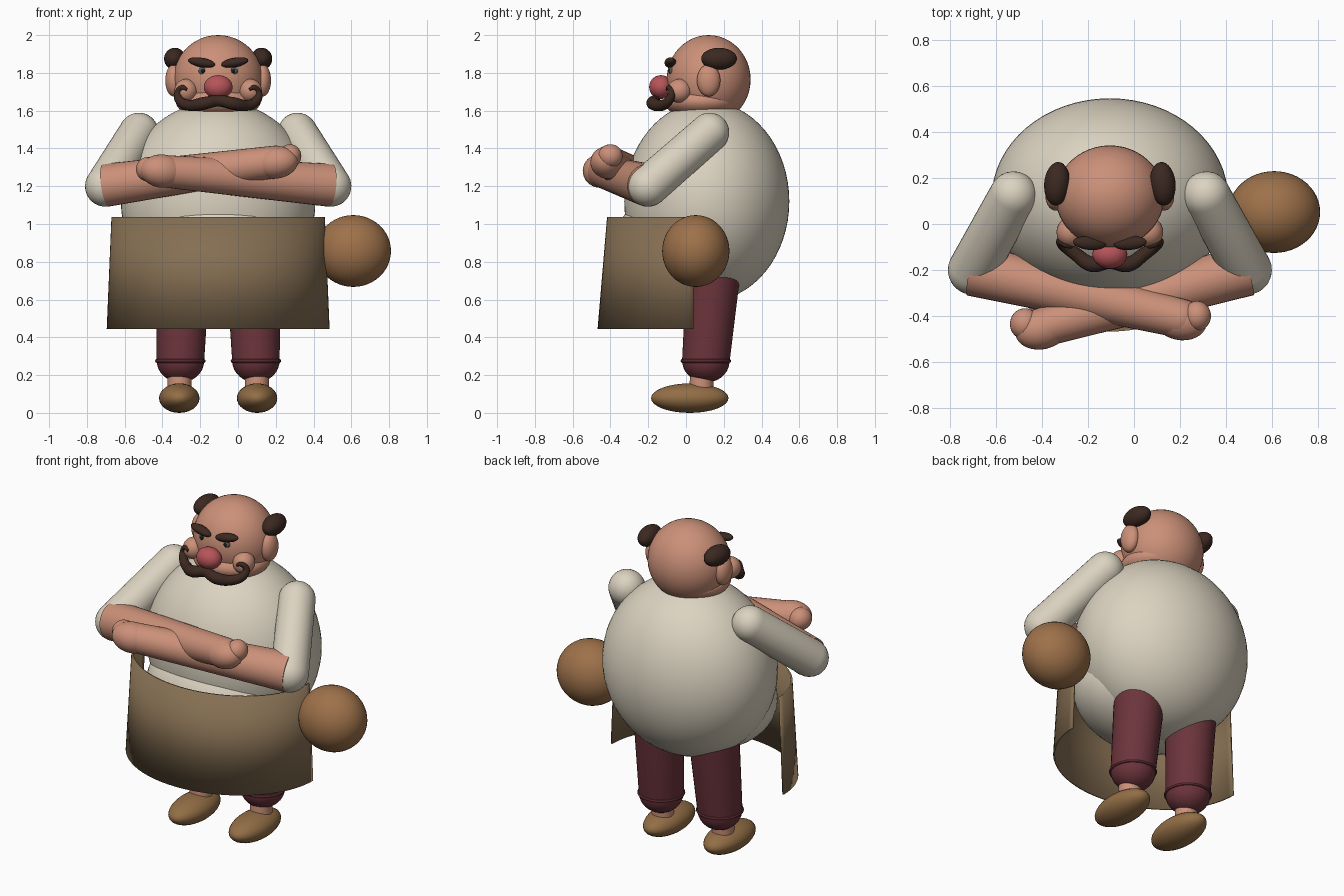
import bpy, bmesh, math
from mathutils import Vector, Matrix

if "Cube" in bpy.data.objects:
    bpy.data.objects.remove(bpy.data.objects["Cube"])

CX = -0.105  # symmetry plane of the figure


def material(name, rgb):
    m = bpy.data.materials.new(name)
    m.diffuse_color = (*rgb, 1)
    m.use_nodes = True
    m.node_tree.nodes["Principled BSDF"].inputs["Base Color"].default_value = m.diffuse_color
    return m


SKIN = material("skin", (0.60, 0.28, 0.19))
SHIRT = material("cream_cloth", (0.71, 0.65, 0.53))
APRON = material("apron_tan", (0.235, 0.158, 0.085))
WOOD = material("warm_brown", (0.34, 0.165, 0.068))
SHOE = material("shoe_brown", (0.29, 0.155, 0.06))
PANTS = material("maroon", (0.15, 0.035, 0.045))
HAIR = material("dark_hair", (0.045, 0.022, 0.015))
NOSE = material("rosy", (0.47, 0.09, 0.10))
EYE = material("grey_eye", (0.09, 0.11, 0.10))
PUPIL = material("pupil", (0.01, 0.01, 0.01))


def finish(bm, name, mat):
    bmesh.ops.recalc_face_normals(bm, faces=bm.faces)
    me = bpy.data.meshes.new(name)
    bm.to_mesh(me)
    bm.free()
    me.materials.append(mat)
    ob = bpy.data.objects.new(name, me)
    bpy.context.collection.objects.link(ob)
    bpy.ops.object.select_all(action='DESELECT')
    ob.select_set(True)
    bpy.context.view_layer.objects.active = ob
    bpy.ops.object.shade_smooth_by_angle(angle=math.radians(40))
    return ob


def ellipsoid(name, mat, c, r, rot=(0, 0, 0), seg=32):
    bm = bmesh.new()
    bmesh.ops.create_uvsphere(bm, u_segments=seg, v_segments=seg // 2, radius=1)
    ob = finish(bm, name, mat)
    ob.location, ob.scale = c, r
    ob.rotation_euler = [math.radians(a) for a in rot]
    return ob


def limb(name, mat, p, q, r0, r1, cap0=1.0, cap1=1.0):
    """Tapered tube from p to q; caps are rounded by a factor, 0 = flat."""
    p, q = Vector(p), Vector(q)
    length = (q - p).length
    n = 8
    prof = [(r0 * math.sin(i / n * math.pi / 2),
             -cap0 * r0 * math.cos(i / n * math.pi / 2)) for i in range(n + 1)]
    if cap0 == 0:
        prof = [(0, 0), (r0, 0)]
    end = [(r1 * math.cos(i / n * math.pi / 2),
            length + cap1 * r1 * math.sin(i / n * math.pi / 2)) for i in range(n + 1)]
    prof += end if cap1 else [(r1, length), (0, length)]
    bm = bmesh.new()
    vs = [bm.verts.new((r, 0, z)) for r, z in prof]
    es = [bm.edges.new(e) for e in zip(vs, vs[1:])]
    bmesh.ops.spin(bm, geom=vs + es, axis=(0, 0, 1), cent=(0, 0, 0),
                   steps=32, angle=math.tau)
    bmesh.ops.remove_doubles(bm, verts=bm.verts, dist=1e-4)
    rot = (q - p).to_track_quat('Z', 'Y').to_matrix().to_4x4()
    bm.transform(Matrix.Translation(p) @ rot)
    return finish(bm, name, mat)


def ring(name, mat, c, major, minor):
    bpy.ops.mesh.primitive_torus_add(location=c, major_radius=major, minor_radius=minor,
                                     major_segments=32, minor_segments=8)
    ob = bpy.context.object
    ob.name = name
    ob.data.materials.append(mat)
    bpy.ops.object.shade_smooth_by_angle(angle=math.radians(40))


# Torso and belly
ellipsoid("torso", SHIRT, (CX, 0.11, 1.12), (0.515, 0.437, 0.53), seg=64)
ellipsoid("belly", SHIRT, (CX, -0.02, 0.89), (0.44, 0.36, 0.30), seg=48)

# Head
ellipsoid("head", SKIN, (CX, 0.12, 1.765), (0.237, 0.222, 0.235), seg=48)
ellipsoid("jaw", SKIN, (CX, 0.09, 1.65), (0.225, 0.205, 0.10), seg=48)
ellipsoid("nose", NOSE, (CX, -0.132, 1.725), (0.076, 0.063, 0.063))

for s, side in ((-1, "left"), (1, "right")):
    def at(x, y, z):
        return (CX + s * x, y, z)

    # Face details
    ellipsoid(side + "_ear", SKIN, at(0.235, 0.12, 1.76), (0.045, 0.062, 0.085))
    ellipsoid(side + "_hair_tuft", HAIR, at(0.23, 0.175, 1.875),
              (0.056, 0.095, 0.058), (0, s * -8, s * 5))
    ellipsoid(side + "_cheek", SKIN, at(0.17, -0.035, 1.705), (0.062, 0.065, 0.063))
    ellipsoid(side + "_eyebrow", HAIR, at(0.088, -0.083, 1.855),
              (0.073, 0.03, 0.025), (0, s * -10, s * 5))
    ellipsoid(side + "_eye", EYE, at(0.082, -0.075, 1.81), (0.022, 0.015, 0.022), seg=16)
    ellipsoid(side + "_pupil", PUPIL, at(0.08, -0.087, 1.81), (0.011, 0.007, 0.011), seg=16)

    # Sleeve
    limb(side + "_sleeve", SHIRT, at(0.42, 0.125, 1.485), at(0.597, -0.2, 1.2), 0.104, 0.108)

    # Trouser leg, cuff, ankle and shoe
    limb(side + "_trouser_leg", PANTS, at(0.2, 0.105, 0.275), at(0.185, 0.15, 0.80),
         0.126, 0.145, 0.9, 0)
    ring(side + "_cuff", PANTS, at(0.2, 0.105, 0.275), 0.123, 0.011)
    limb(side + "_ankle", SKIN, at(0.205, 0.08, 0.10), at(0.205, 0.085, 0.22), 0.063, 0.063, 0, 0)
    ellipsoid(side + "_shoe", SHOE, at(0.206, 0.02, 0.078), (0.107, 0.205, 0.078))

# Crossed forearms with hands
limb("left_forearm", SKIN, (-0.70, -0.2, 1.205), (0.20, -0.41, 1.33), 0.114, 0.085, 0)
ellipsoid("left_hand", SKIN, (0.20, -0.415, 1.325), (0.12, 0.09, 0.085), (0, -8, -12))
ellipsoid("left_thumb", SKIN, (0.275, -0.40, 1.36), (0.06, 0.065, 0.062))
limb("right_forearm", SKIN, (0.49, -0.2, 1.205), (-0.40, -0.45, 1.28), 0.114, 0.085, 0)
ellipsoid("right_hand", SKIN, (-0.40, -0.455, 1.28), (0.12, 0.09, 0.088), (0, 5, 14))
ellipsoid("right_thumb", SKIN, (-0.475, -0.435, 1.29), (0.065, 0.068, 0.065))

# Apron: half elliptical sheet flaring towards the hem
bm = bmesh.new()
rows = []
for z, rx, ry in ((0.445, 0.585, 0.503), (1.037, 0.56, 0.453)):
    rows.append([bm.verts.new((CX + rx * math.cos(a), 0.04 - ry * math.sin(a), z))
                 for a in (math.pi * i / 48 for i in range(49))])
for i in range(48):
    bm.faces.new((rows[0][i], rows[0][i + 1], rows[1][i + 1], rows[1][i]))
apron = finish(bm, "apron", APRON)
mod = apron.modifiers.new("thickness", 'SOLIDIFY')
mod.thickness = 0.01
mod.offset = 0

# Round ball at the hip
ellipsoid("hip_ball", WOOD, (0.61, 0.052, 0.857), (0.20, 0.178, 0.19), seg=48)

# Moustache: one tapered curve with curled tips
half = [(0.08, -0.175, 1.638, 0.034), (0.15, -0.13, 1.628, 0.03), (0.205, -0.09, 1.655, 0.024),
        (0.213, -0.075, 1.695, 0.018), (0.19, -0.09, 1.722, 0.014), (0.165, -0.10, 1.712, 0.008)]
pts = [(-x, y, z, r) for x, y, z, r in reversed(half)] + [(0, -0.165, 1.652, 0.03)] + half
cu = bpy.data.curves.new("moustache", 'CURVE')
cu.dimensions = '3D'
cu.bevel_depth = 1.0
cu.bevel_resolution = 4
cu.use_fill_caps = True
sp = cu.splines.new('BEZIER')
sp.bezier_points.add(len(pts) - 1)
for b, (x, y, z, r) in zip(sp.bezier_points, pts):
    b.co = (CX + x, y, z)
    b.radius = r
    b.handle_left_type = b.handle_right_type = 'AUTO'
cu.materials.append(HAIR)
bpy.context.collection.objects.link(bpy.data.objects.new("moustache", cu))
